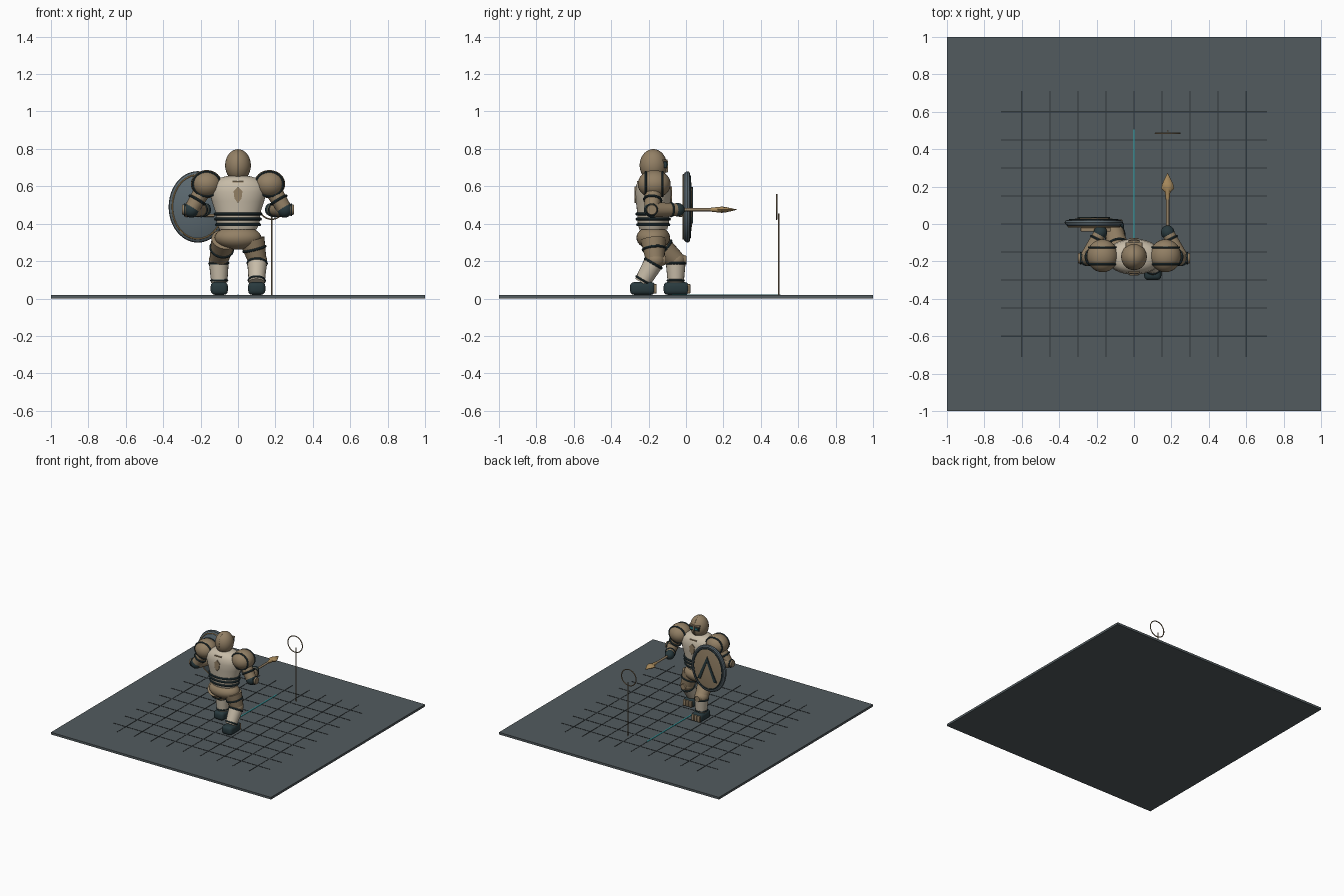
import bpy, bmesh, math
from mathutils import Vector, Matrix

if "Cube" in bpy.data.objects:
    bpy.data.objects.remove(bpy.data.objects["Cube"])


def mat(name, c):
    m = bpy.data.materials.new(name)
    m.diffuse_color = (*c, 1)
    m.use_nodes = True
    m.node_tree.nodes["Principled BSDF"].inputs["Base Color"].default_value = m.diffuse_color
    return m


FLOOR = mat("slate floor", (0.085, 0.105, 0.113))
DARK = mat("dark teal", (0.022, 0.042, 0.048))
LINE = mat("floor line", (0.03, 0.038, 0.042))
BRONZE = mat("bronze", (0.29, 0.215, 0.13))
CREAM = mat("cream", (0.57, 0.50, 0.39))
GOLD = mat("gold trim", (0.40, 0.26, 0.11))
STEEL = mat("blue grey", (0.105, 0.14, 0.16))
CYAN = mat("cyan", (0.03, 0.42, 0.45))


def finish(name, bm, m, smooth=True):
    me = bpy.data.meshes.new(name)
    bmesh.ops.recalc_face_normals(bm, faces=bm.faces[:])
    bm.to_mesh(me)
    bm.free()
    ob = bpy.data.objects.new(name, me)
    bpy.context.collection.objects.link(ob)
    me.materials.append(m)
    if smooth:
        bpy.context.view_layer.objects.active = ob
        bpy.ops.object.select_all(action='DESELECT')
        ob.select_set(True)
        bpy.ops.object.shade_smooth_by_angle(angle=math.radians(40))
    return ob


def frame(center, axis):
    # local z turned onto the given axis
    q = Vector((0, 0, 1)).rotation_difference(Vector(axis))
    return Matrix.Translation(center) @ q.to_matrix().to_4x4()


def ball(name, c, r, m):
    bm = bmesh.new()
    bmesh.ops.create_uvsphere(bm, u_segments=28, v_segments=16, radius=1,
                              matrix=Matrix.Translation(c) @ Matrix.Diagonal((*r, 1)))
    return finish(name, bm, m)


def limb(name, a, b, r1, r2, m, seg=20):
    a, b = Vector(a), Vector(b)
    bm = bmesh.new()
    bmesh.ops.create_cone(bm, cap_ends=True, segments=seg, radius1=r1, radius2=r2,
                          depth=(b - a).length, matrix=frame((a + b) / 2, b - a))
    return finish(name, bm, m)


def box(name, c, size, m, bevel=0, tilt=0):
    bm = bmesh.new()
    bmesh.ops.create_cube(bm, size=1, matrix=Matrix.Translation(c)
                          @ Matrix.Rotation(tilt, 4, 'Y') @ Matrix.Diagonal((*size, 1)))
    if bevel:
        bmesh.ops.bevel(bm, geom=bm.edges[:], offset=bevel, segments=3,
                        affect='EDGES', profile=0.5)
    return finish(name, bm, m, bevel > 0)


def ring(name, c, axis, rx, ry, t, m, seg=36, sec=8):
    # torus with an elliptical path
    bm = bmesh.new()
    M = frame(c, axis)
    rows = []
    for i in range(seg):
        a = math.tau * i / seg
        rows.append([bm.verts.new(M @ Vector((
            math.cos(a) * (rx + t * math.cos(b)), math.sin(a) * (ry + t * math.cos(b)),
            t * math.sin(b)))) for b in [math.tau * j / sec for j in range(sec)]])
    for i in range(seg):
        p, q = rows[i], rows[(i + 1) % seg]
        for j in range(sec):
            k = (j + 1) % sec
            bm.faces.new((p[j], q[j], q[k], p[k]))
    return finish(name, bm, m)


def loft(name, profile, M, m, seg=36):
    # stacked ellipses: (height, radius x, radius y)
    bm = bmesh.new()
    rows = [[bm.verts.new(M @ Vector((rx * math.cos(math.tau * i / seg),
                                      ry * math.sin(math.tau * i / seg), z)))
             for i in range(seg)] for z, rx, ry in profile]
    for p, q in zip(rows, rows[1:]):
        for i in range(seg):
            k = (i + 1) % seg
            bm.faces.new((p[i], p[k], q[k], q[i]))
    bm.faces.new(rows[0])
    bm.faces.new(rows[-1])
    return finish(name, bm, m)


def plate(name, pts, y, m, t=0.008):
    # flat outline in x-z, thickened along y
    bm = bmesh.new()
    f = bm.faces.new([bm.verts.new((x, y - t / 2, z)) for x, z in pts])
    e = bmesh.ops.extrude_face_region(bm, geom=[f])
    bmesh.ops.translate(bm, vec=(0, t, 0),
                        verts=[v for v in e['geom'] if isinstance(v, bmesh.types.BMVert)])
    return finish(name, bm, m, False)


# Arena floor with its line grid and aiming strip
box("floor", (0, 0, 0.009), (2, 2, 0.018), FLOOR)
for i in range(-4, 5):
    box("floor_line_x", (0, i * 0.15, 0.0185), (1.42, 0.006, 0.003), LINE)
    box("floor_line_y", (i * 0.15, 0, 0.0185), (0.006, 1.42, 0.003), LINE)
box("aim_strip", (0, 0.215, 0.020), (0.008, 0.58, 0.004), CYAN)

# Target hoop on a post
limb("target_post", (0.18, 0.497, 0.018), (0.18, 0.497, 0.455), 0.004, 0.004, BRONZE, 10)
ring("target_hoop", (0.18, 0.485, 0.49), (0, 1, 0), 0.066, 0.066, 0.004, BRONZE)

# Torso, waist bands and pelvis
Y = -0.175
loft("torso", [(0.37, 0.10, 0.075), (0.40, 0.115, 0.083), (0.46, 0.12, 0.086),
               (0.52, 0.14, 0.093), (0.57, 0.153, 0.096), (0.61, 0.148, 0.09),
               (0.64, 0.115, 0.073), (0.655, 0.06, 0.05)],
     Matrix.Translation((0, Y, 0)), CREAM)
for z, r in ((0.395, 0.115), (0.425, 0.12), (0.452, 0.122)):
    ring("waist_band", (0, Y, z), (0, 0, 1), r, r * 0.72, 0.0085, DARK)
ball("pelvis", (0, Y, 0.325), (0.125, 0.09, 0.064), BRONZE)
for s in (-1, 1):
    plate("torso_crest", [(-0.024, 0.575), (0, 0.598), (0.024, 0.575), (0.019, 0.535),
                          (0, 0.51), (-0.019, 0.535)], Y + s * 0.096, BRONZE)
    box("collar_bar", (0, Y + s * 0.082, 0.624), (0.06, 0.01, 0.008), BRONZE)

# Helmet with visor, nose guard and eyes
ball("helmet", (0, Y, 0.712), (0.069, 0.072, 0.086), BRONZE)
ring("helmet_seam", (0, Y, 0.712), (1, 0, 0), 0.0845, 0.0705, 0.0025, BRONZE)
box("visor", (0, Y + 0.058, 0.715), (0.084, 0.03, 0.034), DARK, 0.006)
box("brow", (0, Y + 0.063, 0.738), (0.09, 0.028, 0.01), BRONZE, 0.003)
box("nose_guard", (0, Y + 0.069, 0.705), (0.012, 0.02, 0.06), BRONZE, 0.003)
for s in (-1, 1):
    box("eye", (s * 0.022, Y + 0.074, 0.717), (0.022, 0.006, 0.009), CYAN)

# Arms: pauldron, upper arm, elbow cup, forearm and glove
for s in (-1, 1):
    sh = Vector((s * 0.168, Y + 0.005, 0.612))
    el = Vector((s * 0.25, Y - 0.008, 0.475))
    ha = Vector((s * 0.18, -0.045, 0.475))
    ball("pauldron", sh, (0.084, 0.088, 0.075), BRONZE)
    for dy in (-0.045, 0.045):
        ring("pauldron_band", sh + Vector((0, dy, 0)), (0, 1, 0), 0.073, 0.065, 0.006, DARK)
    limb("upper_arm", sh, el, 0.048, 0.04, BRONZE)
    ring("arm_band", sh.lerp(el, 0.62), el - sh, 0.045, 0.045, 0.007, DARK, 24)
    ball("elbow", el, (0.042, 0.042, 0.042), DARK)
    limb("elbow_cup", el + Vector((s * 0.015, 0, 0)), el + Vector((s * 0.05, 0, 0)),
         0.033, 0.026, BRONZE)
    ring("elbow_trim", el + Vector((s * 0.034, 0, 0)), (1, 0, 0), 0.029, 0.029, 0.005, DARK, 24)
    limb("forearm", el, ha, 0.042, 0.033, BRONZE)
    ring("wrist_band", el.lerp(ha, 0.75), ha - el, 0.035, 0.035, 0.006, DARK, 24)
    ball("glove", ha, (0.036, 0.038, 0.036), DARK)

# Spear
limb("spear_shaft", (0.18, -0.08, 0.475), (0.18, 0.19, 0.475), 0.0085, 0.0085, BRONZE, 12)
limb("spear_collar", (0.18, 0.13, 0.475), (0.18, 0.185, 0.475), 0.010, 0.016, GOLD, 12)
bm = bmesh.new()
SP = Matrix.Translation((0.18, 0, 0.475)) @ Matrix.Rotation(-math.pi / 2, 4, 'X')
loft("spear_head", [(0.165, 0.010, 0.008), (0.19, 0.034, 0.017), (0.215, 0.029, 0.014),
                    (0.272, 0.001, 0.001)], SP, GOLD, 8)
bm.free()

# Oval shield: steel back, bronze face, rims and chevron bars
SX, SZ = -0.215, 0.49
SM = Matrix.Translation((SX, 0, SZ)) @ Matrix.Rotation(-math.pi / 2, 4, 'X')
loft("shield_body", [(-0.016, 0.135, 0.17), (-0.006, 0.148, 0.184), (0.012, 0.148, 0.184),
                     (0.02, 0.135, 0.17)], SM, STEEL, 48)
loft("shield_face", [(0.012, 0.13, 0.165), (0.024, 0.128, 0.163), (0.031, 0.08, 0.105),
                     (0.033, 0.03, 0.04)], SM, BRONZE, 48)
ring("shield_rim", (SX, 0.008, SZ), (0, 1, 0), 0.142, 0.177, 0.014, STEEL, 48)
ring("shield_front_trim", (SX, 0.023, SZ), (0, 1, 0), 0.128, 0.163, 0.005, DARK, 48)
ring("shield_back_trim", (SX, -0.015, SZ), (0, 1, 0), 0.136, 0.171, 0.004, GOLD, 48)
for s in (-1, 1):
    plate("shield_chevron", [(SX, SZ + 0.105), (SX, SZ + 0.06), (SX + s * 0.06, SZ - 0.09),
                             (SX + s * 0.086, SZ - 0.09)], 0.033, DARK, 0.009)
box("shield_grip", (SX + 0.01, -0.03, SZ - 0.045), (0.16, 0.022, 0.016), BRONZE, 0.004)

# Legs in mid stride: thigh, knee cop, greave and boot
for s, ky, ay in ((-1, -0.055, -0.055), (1, -0.165, -0.235)):
    hip = Vector((s * 0.075, Y, 0.315))
    knee = Vector((s * 0.103, ky, 0.205))
    ank = Vector((s * 0.1, ay, 0.085))
    limb("thigh", hip, knee, 0.068, 0.05, BRONZE)
    ring("thigh_band", hip.lerp(knee, 0.45), knee - hip, 0.06, 0.06, 0.007, DARK, 28)
    ball("knee", knee, (0.053, 0.052, 0.045), BRONZE)
    limb("knee_cop", knee + Vector((0, 0.03, 0)), knee + Vector((0, 0.058, 0)),
         0.034, 0.022, BRONZE)
    limb("greave", knee.lerp(ank, 0.1), ank, 0.053, 0.043, CREAM)
    ring("greave_top_band", knee.lerp(ank, 0.14), ank - knee, 0.05, 0.05, 0.007, DARK, 28)
    ring("ankle_band", knee.lerp(ank, 0.9), ank - knee, 0.043, 0.043, 0.006, DARK, 28)
    fy = ay + 0.008
    box("boot", (s * 0.1, fy - 0.005, 0.054), (0.092, 0.135, 0.068), DARK, 0.022)
    for i in range(-1, 2):
        box("toe_plate", (s * 0.1 + i * 0.027, fy + 0.058, 0.052), (0.022, 0.024, 0.05),
            BRONZE, 0.004)
